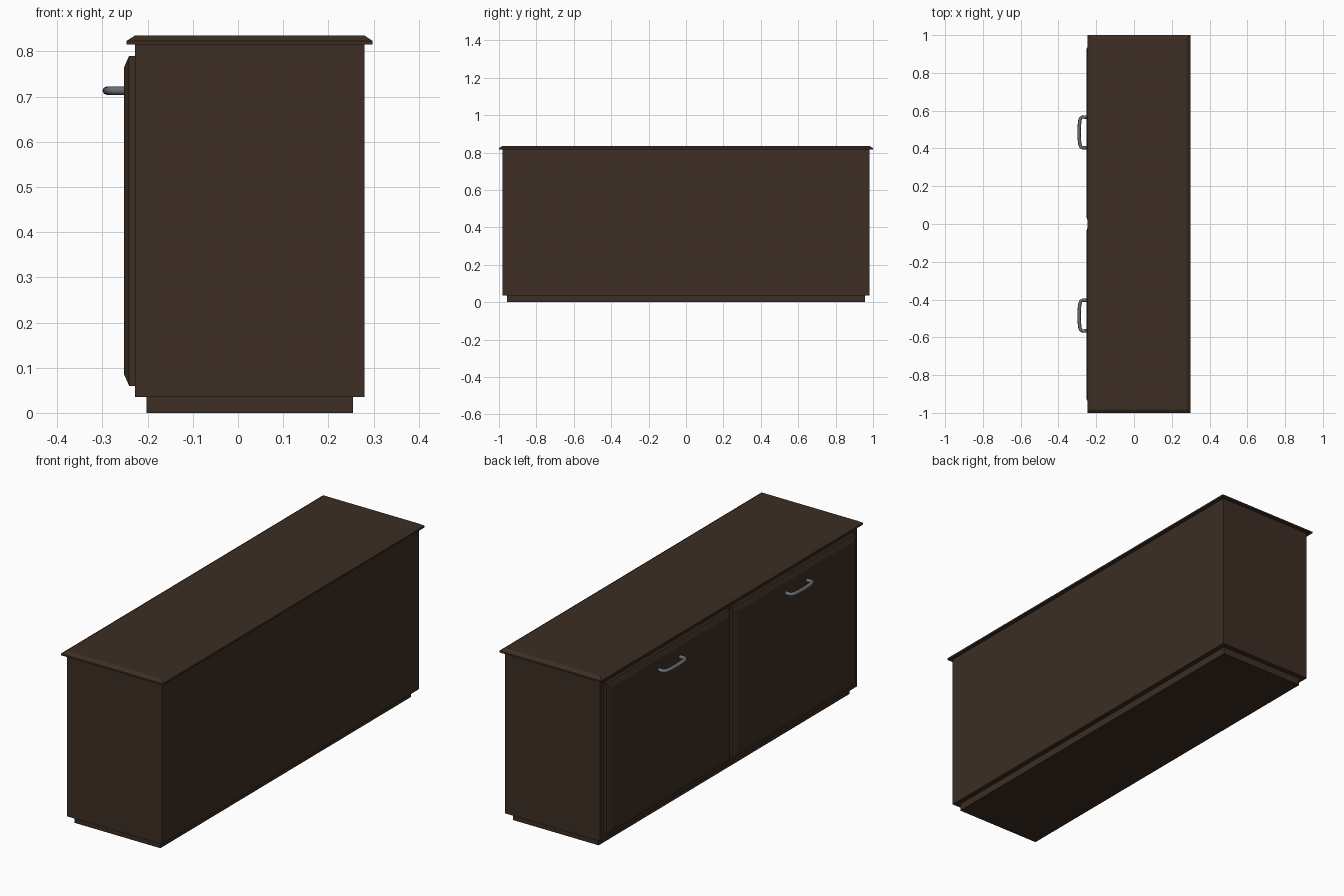
import bpy, bmesh

if "Cube" in bpy.data.objects:
    bpy.data.objects.remove(bpy.data.objects["Cube"])


def material(name, rgb):
    m = bpy.data.materials.new(name)
    m.diffuse_color = (*rgb, 1)
    m.use_nodes = True
    m.node_tree.nodes["Principled BSDF"].inputs["Base Color"].default_value = m.diffuse_color
    return m


wood = material("dark_wood", (0.045, 0.027, 0.017))
metal = material("grey_metal", (0.14, 0.155, 0.17))


def rings(name, loops, mat):
    """Closed solid skinned through a list of four-cornered loops."""
    bm = bmesh.new()
    vs = [[bm.verts.new(p) for p in loop] for loop in loops]
    for a, b in zip(vs, vs[1:]):
        for i in range(4):
            j = (i + 1) % 4
            bm.faces.new((a[i], a[j], b[j], b[i]))
    bm.faces.new(vs[0])
    bm.faces.new(vs[-1])
    bmesh.ops.recalc_face_normals(bm, faces=bm.faces)
    mesh = bpy.data.meshes.new(name)
    bm.to_mesh(mesh)
    bm.free()
    mesh.materials.append(mat)
    ob = bpy.data.objects.new(name, mesh)
    bpy.context.collection.objects.link(ob)
    return ob


def flat(x0, x1, y, z):
    return [(x0, -y, z), (x1, -y, z), (x1, y, z), (x0, y, z)]


def upright(x, y0, y1, z0, z1):
    return [(x, y0, z0), (x, y1, z0), (x, y1, z1), (x, y0, z1)]


# Plinth, carcass and worktop with chamfered upper edge
rings("plinth", [flat(-0.203, 0.255, 0.957, 0), flat(-0.203, 0.255, 0.957, 0.035)], wood)
rings("carcass", [flat(-0.228, 0.28, 0.982, 0.035), flat(-0.228, 0.28, 0.982, 0.815)], wood)
rings("worktop", [flat(-0.247, 0.298, 1.0, 0.815), flat(-0.247, 0.298, 1.0, 0.823),
                  flat(-0.228, 0.28, 0.982, 0.835)], wood)

# Bow of one handle: distance from the cabinet, offset from handle centre
half = [(-0.25, 0.08), (-0.270, 0.082), (-0.280, 0.078), (-0.286, 0.066), (-0.289, 0.042)]
bow = half + [(-0.291, 0)] + [(x, -y) for x, y in reversed(half)]

for side, s in (("left", 1), ("right", -1)):
    # Door with chamfered front
    c, w, b = s * 0.48, 0.47, 0.025
    rings(side + "_door", [upright(-0.228, c - w, c + w, 0.06, 0.79),
                           upright(-0.241, c - w, c + w, 0.06, 0.79),
                           upright(-0.252, c - w + b, c + w - b, 0.06 + b, 0.79 - b)], wood)

    # Bowed tube handle
    cu = bpy.data.curves.new(side + "_handle", 'CURVE')
    cu.dimensions = '3D'
    cu.bevel_depth = 0.009
    cu.bevel_resolution = 2
    cu.use_fill_caps = True
    sp = cu.splines.new('POLY')
    sp.points.add(len(bow) - 1)
    for p, (x, y) in zip(sp.points, bow):
        p.co = (x, s * 0.485 + y, 0.713, 1)
    cu.materials.append(metal)
    bpy.context.collection.objects.link(bpy.data.objects.new(side + "_handle", cu))
